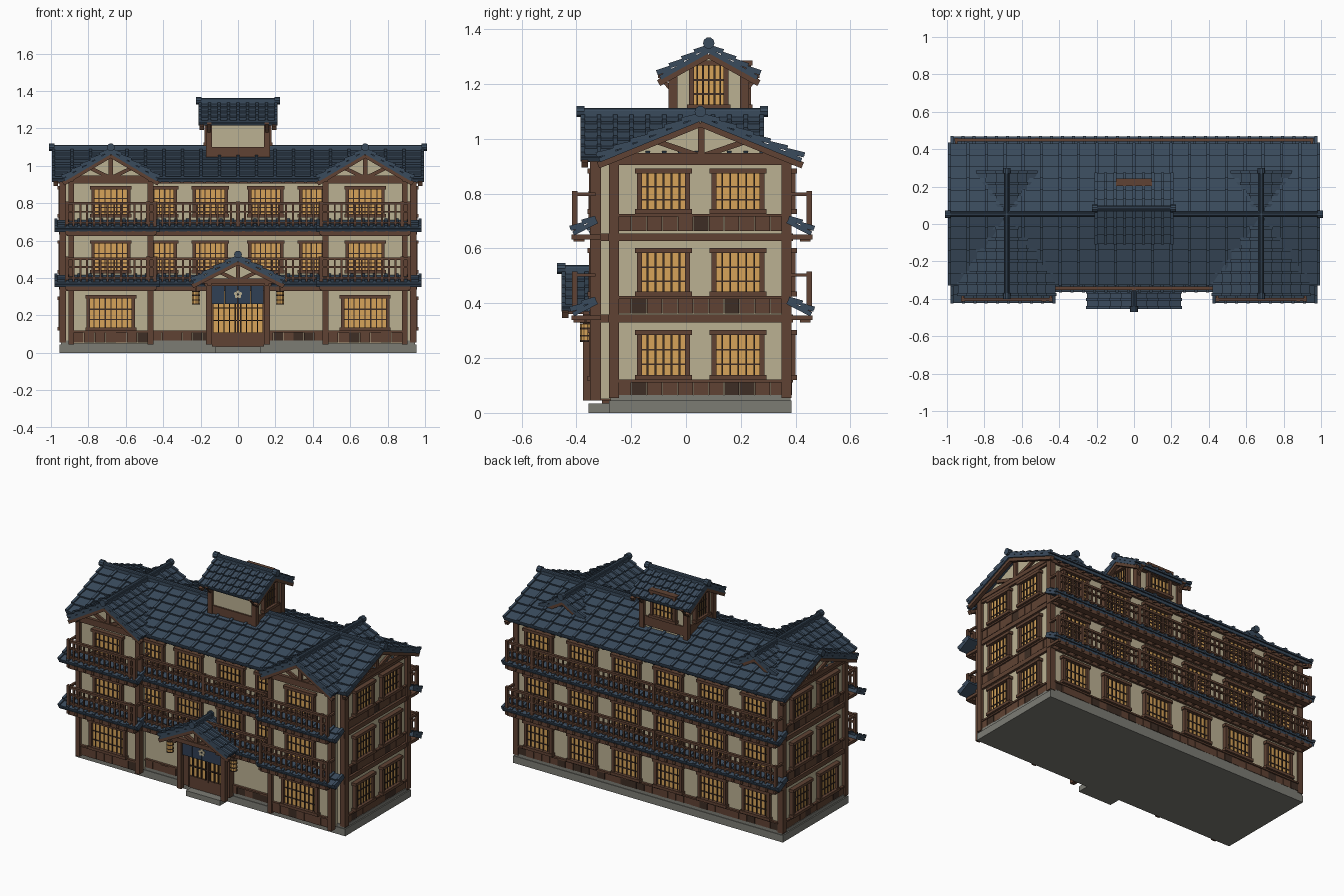
import bpy, bmesh, math, random
from mathutils import Matrix, Vector

random.seed(4)
if "Cube" in bpy.data.objects:
    bpy.data.objects.remove(bpy.data.objects["Cube"])

COLOURS = {
    "roof blue": (0.042, 0.07, 0.108), "plaster cream": (0.50, 0.44, 0.29),
    "timber brown": (0.115, 0.055, 0.033), "dark timber": (0.048, 0.027, 0.018),
    "lit amber": (0.68, 0.37, 0.10), "stone grey": (0.2, 0.2, 0.175),
    "curtain navy": (0.03, 0.05, 0.09),
}
MATS = {}
for label, rgb in COLOURS.items():
    m = bpy.data.materials.new(label)
    m.use_nodes = True
    m.diffuse_color = (*rgb, 1)
    m.node_tree.nodes["Principled BSDF"].inputs["Base Color"].default_value = (*rgb, 1)
    MATS[label] = m
ROOF, CREAM, WOOD, DARK, AMBER, STONE, NAVY = COLOURS
PARTS = {}
I = Matrix.Identity(4)


def part(name, mat):
    return PARTS.setdefault((name, mat), bmesh.new())


def box(name, mat, lo, hi, M=I):
    lo, hi = Vector(lo), Vector(hi)
    size = Matrix.Diagonal((*(hi - lo), 1))
    bmesh.ops.create_cube(part(name, mat), size=1, matrix=M @ Matrix.Translation((lo + hi) / 2) @ size)


def beam(name, mat, p, q, w, M=I):
    p, q = Vector(p), Vector(q)
    rot = (q - p).to_track_quat('Z', 'Y').to_matrix().to_4x4()
    h = (q - p).length / 2
    box(name, mat, (-w / 2, -w / 2, -h), (w / 2, w / 2, h), M @ Matrix.Translation((p + q) / 2) @ rot)


def disc(name, mat, centre, r, depth, M=I, axis='Z', r2=None):
    rot = {'Z': I, 'X': Matrix.Rotation(math.pi / 2, 4, 'Y'), 'Y': Matrix.Rotation(math.pi / 2, 4, 'X')}[axis]
    bmesh.ops.create_cone(part(name, mat), cap_ends=True, segments=10, radius1=r, radius2=r2 or r,
                          depth=depth, matrix=M @ Matrix.Translation(centre) @ rot)


def frame(origin, u, d):
    """Local axes: along the wall, outward, up."""
    return Matrix.Translation(origin) @ Matrix((u, d, (0, 0, 1))).transposed().to_4x4()


def gable_body(name, mat, M, u0, u1, v, z0, z1, apex):
    """Pentagon profile across v, extruded along u."""
    bm = part(name, mat)
    prof = [(-v, z0), (v, z0), (v, z1), (0, apex), (-v, z1)]
    ends = [[bm.verts.new(M @ Vector((u, *p))) for p in prof] for u in (u0, u1)]
    for e in ends:
        bm.faces.new(e)
    for i in range(5):
        j = (i + 1) % 5
        bm.faces.new((ends[0][i], ends[0][j], ends[1][j], ends[1][i]))


def slope(name, M, u0, u1, z, run, drop, rows, gap, side=1):
    """One pitch of stepped tile courses with raised ribs."""
    L = math.hypot(run, drop)
    S = Matrix(((1, 0, 0), (0, side * run / L, -drop / L), (0, side * drop / L, run / L))).transposed().to_4x4()
    S = M @ Matrix.Translation((0, 0, z)) @ S
    box(name, ROOF, (u0, 0, -0.02), (u1, L, -0.004), S)
    step = L / rows
    n = max(1, round((u1 - u0) / gap))
    for k in range(rows):
        T = S @ Matrix.Translation((0, k * step, -0.004)) @ Matrix.Rotation(math.atan2(0.010, step), 4, 'X')
        box(name, ROOF, (u0, 0, -0.006), (u1, step * 1.05, 0.004), T)
        for i in range(n + 1):
            u = u0 + 0.008 + (u1 - u0 - 0.016) * i / n
            box(name, ROOF, (u - 0.008, 0, 0), (u + 0.008, step * 1.07, 0.013), T)


def gable_roof(name, M, u0, u1, z, run, drop, rows, gap, bargeboards):
    for s in (-1, 1):
        slope(name, M, u0, u1, z, run, drop, rows, gap, s)
        for u in bargeboards:
            beam(name + "_bargeboard", WOOD, (u, 0, z - 0.03), (u, s * run, z - drop - 0.03), 0.024, M)
    box(name + "_ridge", ROOF, (u0, -0.016, z - 0.02), (u1, 0.016, z + 0.016), M)
    disc(name + "_ridge", ROOF, ((u0 + u1) / 2, 0, z + 0.016), 0.012, u1 - u0, M, 'X')
    for u in (u0, u1):
        disc(name + "_ridge_end", ROOF, (u, 0, z + 0.014), 0.021, 0.03, M, 'X')


def truss(name, M, half, z, apex):
    """Exposed timbers in a gable; local axes of a wall."""
    box(name, WOOD, (-half, -0.01, z - 0.013), (half, 0.02, z + 0.013), M)
    box(name, WOOD, (-0.012, -0.01, z), (0.012, 0.016, apex), M)
    mid = z + (apex - z) * 0.45
    for s in (-1, 1):
        beam(name, WOOD, (0, 0.004, z), (s * half * 0.5, 0.004, mid), 0.02, M)


def window(M, u, z0, z1, w, bars=6):
    W, h = "window_frames", w / 2
    box("window_panes", AMBER, (u - h, -0.01, z0), (u + h, 0.008, z1), M)
    for s in (-1, 1):
        box(W, WOOD, (u + s * h - 0.009, -0.01, z0), (u + s * h + 0.009, 0.024, z1), M)
    for z in (z0, z1):
        box(W, WOOD, (u - h - 0.016, -0.01, z - 0.008), (u + h + 0.016, 0.03, z + 0.01), M)
    lattice(M, u, z0, z1, w, bars)


def lattice(M, u, z0, z1, w, bars):
    for i in range(1, bars):
        x = u - w / 2 + w * i / bars
        box("window_lattice", DARK, (x - 0.003, 0, z0), (x + 0.003, 0.014, z1), M)
    for t in (0.3, 0.62):
        z = z0 + (z1 - z0) * t
        box("window_lattice", DARK, (u - w / 2, 0, z - 0.003), (u + w / 2, 0.012, z + 0.003), M)


def planks(M, u0, u1, z0, z1):
    n = max(1, round((u1 - u0) / 0.055))
    w = (u1 - u0) / n
    for i in range(n):
        box("plank_cladding", random.choice((WOOD, WOOD, DARK)), (u0 + i * w, -0.01, z0),
            (u0 + (i + 1) * w - 0.002, random.uniform(0.006, 0.011), z1), M)
    box("cladding_rail", WOOD, (u0, 0, z1 - 0.005), (u1, 0.016, z1 + 0.005), M)


def balcony(M, u0, u1, z, skirt0, skirt1, d=0.075):
    # floor beams and tiled skirt
    box("balcony_beam", WOOD, (u0, d - 0.035, z - 0.03), (u1, d + 0.005, z - 0.006), M)
    n = round((u1 - u0) / 0.06)
    for i in range(n + 1):
        u = u0 + (u1 - u0) * i / n
        box("balcony_joists", WOOD, (u - 0.008, -0.02, z - 0.022), (u + 0.008, d + 0.012, z - 0.004), M)
    slope("skirt_roof", M, skirt0, skirt1, z + 0.055, d + 0.012, 0.045, 2, 0.06)
    # railing
    for a, b in ((0.036, 0.046), (0.095, 0.104), (0.137, 0.151)):
        box("balcony_rails", WOOD, (u0 - 0.01, d - 0.01, z + a), (u1 + 0.01, d + 0.008, z + b), M)
    n = round((u1 - u0) / 0.036)
    for i in range(n + 1):
        u, r = u0 + (u1 - u0) * i / n, 0.005
        if i % 12 == 0 or i == n:
            r = 0.01
        box("balcony_balusters", WOOD, (u - r, d - r, z + 0.01), (u + r, d + r, z + 0.137 + r * 1.8), M)
    for u in (u0, u1):
        box("balcony_rails", WOOD, (u - 0.007, 0, z + 0.137), (u + 0.007, d, z + 0.149), M)


FRONT = frame((0, -0.27, 0), (1, 0, 0), (0, -1, 0))
BACK = frame((0, 0.375, 0), (1, 0, 0), (0, 1, 0))
SIDES = [frame((s * 0.935, 0.055, 0), (0, 1, 0), (s, 0, 0)) for s in (-1, 1)]
FLOORS = ((0.12, 0.30), (0.425, 0.60), (0.725, 0.89))
DECKS = (0.36, 0.655)
BANDS = ((0.33, 0.358), (0.627, 0.655), (0.905, 0.93))

# main body and foundation
mid = Matrix.Translation((0, 0.0525, 0))
box("foundation", STONE, (-0.955, -0.28, 0), (0.955, 0.385, 0.045))
box("foundation_cap", STONE, (-0.947, -0.276, 0.045), (0.947, 0.381, 0.065))
gable_body("main_walls", CREAM, mid, -0.935, 0.935, 0.3225, 0.06, 0.925, 1.065)
gable_roof("main_roof", mid, -0.995, 0.995, 1.085, 0.373, 0.152, 6, 0.1, (-0.975, 0.975))
for x in (-0.937, 0.937):
    for y in (-0.262, 0.367):
        box("corner_posts", WOOD, (x - 0.018, y - 0.018, 0.055), (x + 0.018, y + 0.018, 0.93))
for z0, z1 in BANDS:
    box("floor_bands", WOOD, (-0.95, -0.285, z0), (0.95, 0.39, z1))
for i in range(33):
    x = -0.96 + i * 0.06
    for s in (-1, 1):
        beam("rafter_ends", WOOD, (x, 0.0525 + s * 0.3, 0.935), (x, 0.0525 + s * 0.36, 0.914), 0.016)

# side walls
for M in SIDES:
    truss("side_truss", M, 0.33, 0.935, 1.06)
    for z0, z1 in FLOORS:
        planks(M, -0.31, 0.31, z0 - 0.062, z0 - 0.004)
        for u in (-0.137, 0.135):
            window(M, u, z0 + 0.008, z1 - 0.008, 0.175)

# back wall
planks(BACK, -0.92, 0.92, 0.065, 0.115)
for z0, z1 in FLOORS:
    for x in (0.15, 0.46, 0.77):
        for s in (-1, 1):
            window(BACK, s * x, z0 + 0.008, z1 - 0.008, 0.18)
for z in DECKS:
    balcony(BACK, -0.95, 0.95, z, -0.98, 0.98)
    balcony(FRONT, -0.44, 0.44, z, -0.46, 0.46)

# front centre wall
planks(FRONT, -0.46, 0.46, 0.065, 0.115)
for z0, z1 in FLOORS[1:]:
    for x in (-0.42, -0.148, 0.148, 0.42):
        window(FRONT, x, z0 + 0.008, z1 - 0.008, 0.17)

# projecting wings
for s in (-1, 1):
    cx = s * 0.68
    along = frame((cx, 0, 0), (0, 1, 0), (1, 0, 0))
    W = frame((cx, -0.33, 0), (1, 0, 0), (0, -1, 0))
    gable_body("wing_walls", CREAM, along, -0.33, -0.2, 0.215, 0.05, 0.925, 1.06)
    gable_roof("wing_roof", along, -0.385, 0.285, 1.085, 0.255, 0.15, 5, 0.06, (-0.37, 0.27))
    truss("wing_truss", W, 0.235, 0.935, 1.06)
    for u in (-0.212, 0.212):
        box("wing_posts", WOOD, (u - 0.015, -0.02, 0.045), (u + 0.015, 0.02, 0.93), W)
        box("wing_purlins", WOOD, (u - 0.012, -0.03, 0.915), (u + 0.012, 0.05, 0.94), W)
    for z0, z1 in BANDS:
        box("wing_bands", WOOD, (-0.222, -0.06, z0), (0.222, 0.014, z1), W)
    planks(W, -0.2, 0.2, 0.055, 0.115)
    window(W, 0, 0.125, 0.30, 0.24, 8)
    for z0, z1 in FLOORS[1:]:
        window(W, 0, z0 + 0.008, z1 - 0.008, 0.19)
    for z in DECKS:
        a, b = (-0.26, 0.3) if s > 0 else (-0.3, 0.26)
        balcony(W, -0.235, 0.235, z, a, b)

# entrance porch
porch = frame((0, 0, 0), (0, 1, 0), (1, 0, 0))
gable_roof("porch_roof", porch, -0.455, -0.27, 0.512, 0.245, 0.125, 4, 0.045, (-0.44,))
gable_body("porch_gable", CREAM, porch, -0.405, -0.27, 0.19, 0.385, 0.39, 0.485)
truss("porch_truss", frame((0, -0.41, 0), (1, 0, 0), (0, -1, 0)), 0.2, 0.385, 0.49)
for s in (-1, 1):
    box("porch_posts", WOOD, (s * 0.155 - 0.015, -0.375, 0.045), (s * 0.155 + 0.015, -0.345, 0.38))
    box("porch_brackets", WOOD, (s * 0.155 - 0.012, -0.43, 0.36), (s * 0.155 + 0.012, -0.27, 0.385))
    box("door_jambs", WOOD, (s * 0.145 - 0.015, -0.315, 0.045), (s * 0.145 + 0.015, -0.27, 0.37))
    x = s * 0.225
    disc("lanterns", AMBER, (x, -0.365, 0.295), 0.021, 0.06)
    for z in (0.262, 0.282, 0.308, 0.329):
        disc("lantern_rims", DARK, (x, -0.365, z), 0.0225, 0.006)
    beam("lantern_arms", WOOD, (x, -0.27, 0.35), (x, -0.375, 0.35), 0.012)
    beam("lantern_arms", WOOD, (x, -0.365, 0.325), (x, -0.365, 0.35), 0.007)
box("porch_lintel", WOOD, (-0.18, -0.375, 0.357), (0.18, -0.345, 0.38))
DOOR = frame((0, -0.295, 0), (1, 0, 0), (0, -1, 0))
box("door_panes", AMBER, (-0.135, -0.03, 0.11), (0.135, 0.003, 0.36), DOOR)
box("door_base", WOOD, (-0.14, -0.03, 0.035), (0.14, 0.012, 0.11), DOOR)
lattice(DOOR, 0, 0.11, 0.32, 0.27, 9)
box("door_meeting_stile", WOOD, (-0.006, 0, 0.1), (0.006, 0.016, 0.36), DOOR)
box("entrance_step", STONE, (-0.12, -0.355, 0), (0.12, -0.27, 0.034))

# hanging curtain with a flower
for i in range(4):
    x = -0.138 + i * 0.069
    box("curtain", NAVY, (x, -0.364, 0.262), (x + 0.067, -0.356, 0.358))
for i in range(5):
    a = math.tau * i / 5 + math.pi / 2
    disc("curtain_flower", CREAM, (0.014 * math.cos(a), -0.366, 0.312 + 0.014 * math.sin(a)), 0.009, 0.004, axis='Y')

# rooftop turret
top = Matrix.Translation((0, 0.083, 0))
gable_body("turret_walls", CREAM, top, -0.155, 0.155, 0.13, 1.0, 1.235, 1.305)
gable_roof("turret_roof", top, -0.21, 0.21, 1.335, 0.183, 0.102, 4, 0.05, (-0.195, 0.195))
box("turret_base", WOOD, (-0.165, -0.14, 1.04), (0.165, 0.14, 1.1), top)
box("turret_plate", WOOD, (-0.2, -0.155, 1.222), (0.2, -0.13, 1.242), top)
box("turret_plate", WOOD, (-0.2, 0.13, 1.222), (0.2, 0.155, 1.242), top)
for s in (-1, 1):
    for t in (-1, 1):
        x, y = s * 0.155, t * 0.13
        box("turret_posts", WOOD, (x - 0.016, y - 0.016, 1.0), (x + 0.016, y + 0.016, 1.235), top)
        box("turret_outriggers", WOOD, (x - 0.012, min(y, t * 0.185), 1.222), (x + 0.012, max(y, t * 0.185), 1.242), top)
        beam("turret_braces", WOOD, (x, y, 1.17), (x, t * 0.175, 1.225), 0.014, top)
    window(frame((s * 0.155, 0.083, 0), (0, 1, 0), (s, 0, 0)), 0, 1.115, 1.275, 0.125)
window(frame((0, 0.213, 0), (1, 0, 0), (0, 1, 0)), 0, 1.115, 1.275, 0.16)

# turn every collected part into an object
for (name, mat), bm in PARTS.items():
    bmesh.ops.recalc_face_normals(bm, faces=bm.faces)
    mesh = bpy.data.meshes.new(name)
    bm.to_mesh(mesh)
    bm.free()
    mesh.materials.append(MATS[mat])
    bpy.context.collection.objects.link(bpy.data.objects.new(name, mesh))
